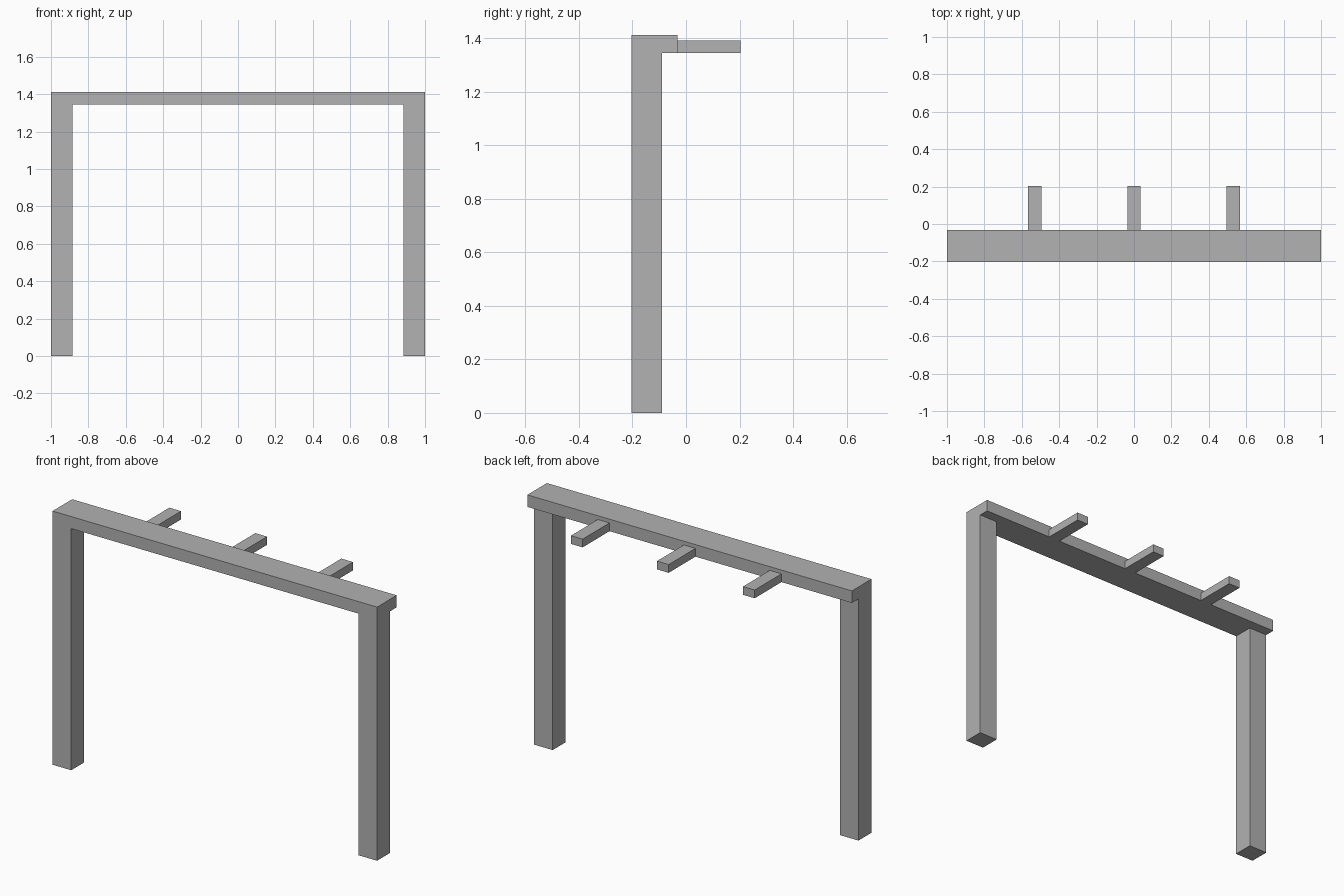
import bpy

cube = bpy.data.objects.get("Cube")
if cube:
    bpy.data.objects.remove(cube, do_unlink=True)

grey = bpy.data.materials.new("plain grey")
grey.use_nodes = True
colour = (0.445, 0.445, 0.445, 1)
grey.diffuse_color = colour
grey.node_tree.nodes["Principled BSDF"].inputs["Base Color"].default_value = colour


def box(name, low, high):
    """Add a box spanning two opposite corners."""
    centre = [(a + b) / 2 for a, b in zip(low, high)]
    bpy.ops.mesh.primitive_cube_add(size=1, location=centre)
    obj = bpy.context.object
    obj.name = name
    obj.scale = [b - a for a, b in zip(low, high)]
    bpy.ops.object.transform_apply(location=False, rotation=False, scale=True)
    obj.data.materials.append(grey)
    return obj


front, back = -0.204, 0.204
post_back, beam_back = -0.09, -0.032
beam_bottom, beam_top, peg_top = 1.346, 1.413, 1.392
post_width, peg_half = 0.115, 0.036

# Top beam
box("top_beam", (-1, front, beam_bottom), (1, beam_back, beam_top))

# Posts flush with the beam's front and ends
box("right_post", (-1, front, 0), (-1 + post_width, post_back, beam_bottom))
box("left_post", (1 - post_width, front, 0), (1, post_back, beam_bottom))

# Pegs projecting from the back of the beam
for name, x in (("right_peg", -0.53), ("middle_peg", 0), ("left_peg", 0.53)):
    box(name, (x - peg_half, beam_back, beam_bottom), (x + peg_half, back, peg_top))
